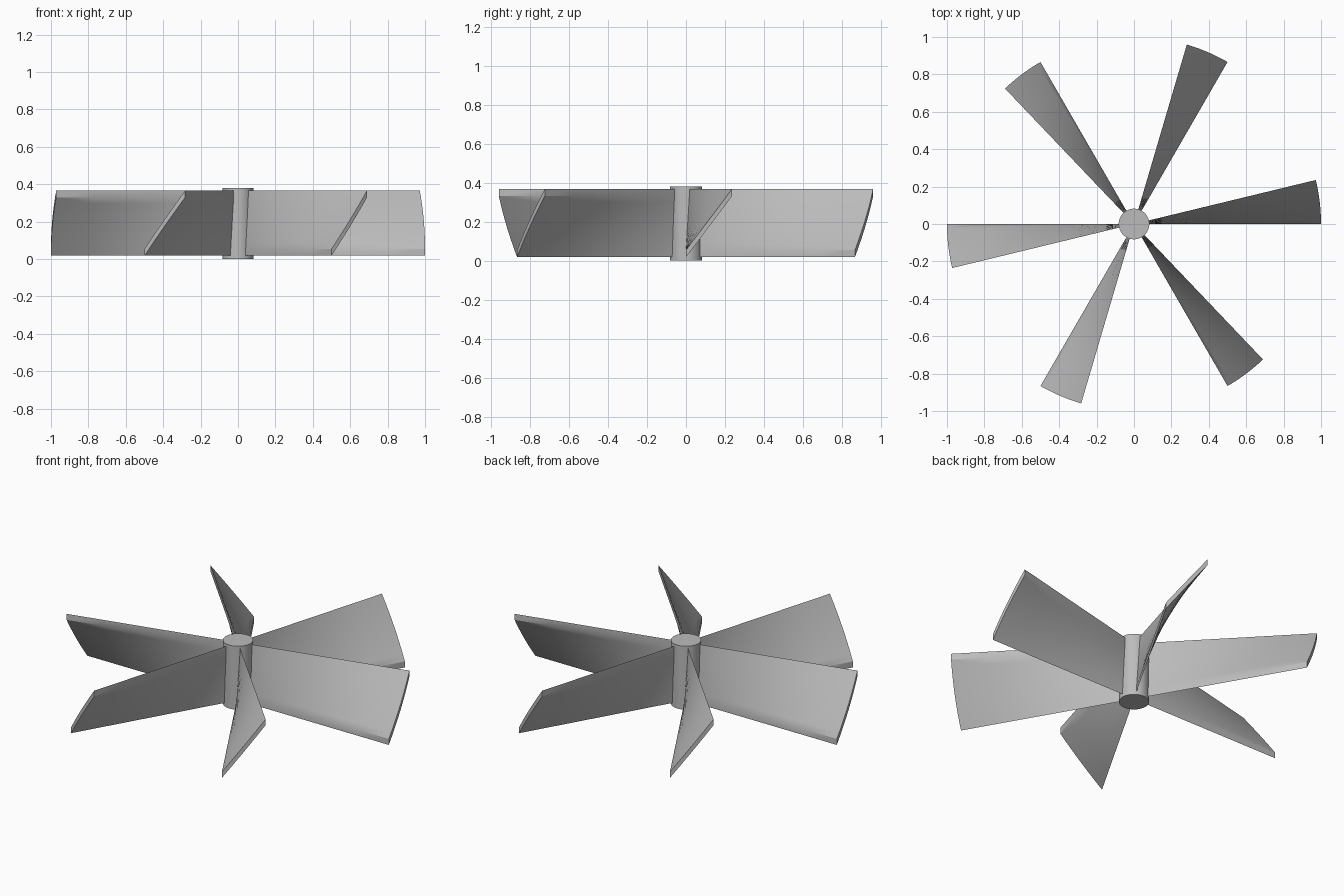
import bpy, bmesh, math

cube = bpy.data.objects.get("Cube")
if cube:
    bpy.data.objects.remove(cube, do_unlink=True)

grey = bpy.data.materials.new("plain grey")
grey.use_nodes = True
COLOUR = (0.5, 0.5, 0.5, 1)
grey.diffuse_color = COLOUR
grey.node_tree.nodes["Principled BSDF"].inputs["Base Color"].default_value = COLOUR

HUB_R, HUB_H = 0.082, 0.38
BLADES, TWIST = 6, math.radians(13.6)
Z_LOW, Z_HIGH, THICK = 0.018, 0.33, 0.036
STEPS, RADII = 10, (0.03, 0.08, 0.2, 0.4, 0.6, 0.8, 1.0)


def finish(obj):
    obj.data.materials.append(grey)
    bpy.ops.object.select_all(action='DESELECT')
    bpy.context.view_layer.objects.active = obj
    obj.select_set(True)
    bpy.ops.object.shade_smooth_by_angle(angle=math.radians(30))


def make_blade(index):
    """Sheet swept along a helix, then thickened straight up."""
    bm = bmesh.new()
    start = index * math.tau / BLADES
    rows = []
    for s in range(STEPS + 1):
        t = s / STEPS
        a = start + TWIST * t
        z = Z_LOW + (Z_HIGH - Z_LOW) * t
        rows.append([bm.verts.new((r * math.cos(a), r * math.sin(a), z)) for r in RADII])
    for low, high in zip(rows, rows[1:]):
        for i in range(len(RADII) - 1):
            bm.faces.new((low[i], low[i + 1], high[i + 1], high[i]))
    # Copy the sheet upward and wall in the rim
    extruded = bmesh.ops.extrude_face_region(bm, geom=bm.faces[:], use_keep_orig=True)
    top = [g for g in extruded["geom"] if isinstance(g, bmesh.types.BMVert)]
    bmesh.ops.translate(bm, verts=top, vec=(0, 0, THICK))
    bmesh.ops.recalc_face_normals(bm, faces=bm.faces[:])
    mesh = bpy.data.meshes.new(f"blade_{index + 1}")
    bm.to_mesh(mesh)
    bm.free()
    obj = bpy.data.objects.new(mesh.name, mesh)
    bpy.context.collection.objects.link(obj)
    finish(obj)


# Hub
bpy.ops.mesh.primitive_cylinder_add(vertices=48, radius=HUB_R, depth=HUB_H,
                                    location=(0, 0, HUB_H / 2))
hub = bpy.context.object
hub.name = "hub"
finish(hub)

# Ring of twisted blades
for n in range(BLADES):
    make_blade(n)
